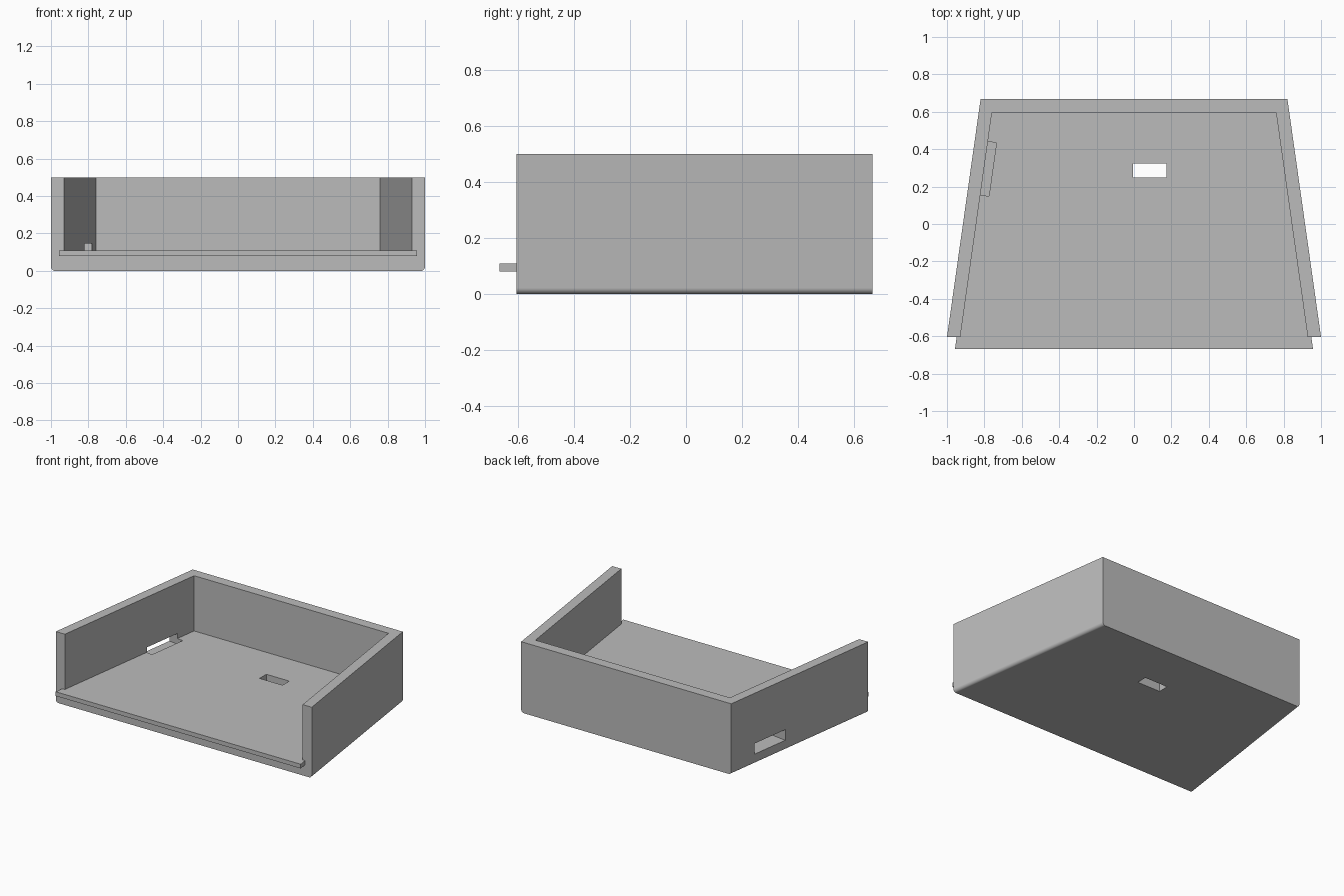
import bpy
import bmesh
import math
from mathutils import Matrix, Vector

cube = bpy.data.objects.get("Cube")
if cube:
    bpy.data.objects.remove(cube, do_unlink=True)

BACK, FRONT, LIP = 0.667, -0.605, -0.667
HEIGHT, FLOOR = 0.5, 0.11
SLOPE = 0.1412          # sideways taper of the walls

grey = bpy.data.materials.new("plain grey")
grey.use_nodes = True
grey.diffuse_color = (0.5, 0.5, 0.5, 1)
grey.node_tree.nodes["Principled BSDF"].inputs["Base Color"].default_value = (0.5, 0.5, 0.5, 1)


def add_object(name, bm):
    bmesh.ops.recalc_face_normals(bm, faces=bm.faces)
    mesh = bpy.data.meshes.new(name)
    bm.to_mesh(mesh)
    bm.free()
    mesh.materials.append(grey)
    obj = bpy.data.objects.new(name, mesh)
    bpy.context.collection.objects.link(obj)
    return obj


def taper_prism(y0, y1, half_front, z0, z1):
    """Symmetric block that narrows from y0 (front) to y1 (back)."""
    half_back = half_front - SLOPE * (y1 - y0)
    bm = bmesh.new()
    outline = [(-half_front, y0), (half_front, y0), (half_back, y1), (-half_back, y1)]
    base = bm.faces.new([bm.verts.new((x, y, z0)) for x, y in outline])
    top = bmesh.ops.extrude_face_region(bm, geom=[base])
    verts = [g for g in top["geom"] if isinstance(g, bmesh.types.BMVert)]
    bmesh.ops.translate(bm, verts=verts, vec=(0, 0, z1 - z0))
    return bm


def box(name, centre, size, angle=0):
    bm = bmesh.new()
    matrix = (Matrix.Translation(Vector(centre)) @ Matrix.Rotation(angle, 4, "Z")
              @ Matrix.Diagonal((*size, 1)))
    bmesh.ops.create_cube(bm, size=1, matrix=matrix)
    return add_object(name, bm)


# Tray body with rounded lower side edges
bm = taper_prism(FRONT, BACK, 1.0, 0, HEIGHT)
side_edges = [e for e in bm.edges
              if all(v.co.z < 0.01 for v in e.verts)
              and abs(e.verts[0].co.y - e.verts[1].co.y) > 0.5]
bmesh.ops.bevel(bm, geom=side_edges, offset=0.022, segments=8, profile=0.5, affect="EDGES")
body = add_object("tray_body", bm)

# Cutters: open-fronted cavity, floor slot, and slot through the side wall
overrun = 0.2
cavity = add_object("cavity_cutter", taper_prism(
    FRONT - overrun, 0.595, 0.929 + SLOPE * overrun, FLOOR, HEIGHT + overrun))
floor_slot = box("floor_slot_cutter", (0.085, 0.285, 0.05), (0.18, 0.075, 0.4))
angle = -math.atan(SLOPE)
offset = Matrix.Rotation(angle, 3, "Z") @ Vector((-0.0765, 0, 0))
side_slot = box("side_slot_cutter", Vector((-0.802, 0.298, 0.1075)) + offset,
                (0.247, 0.288, 0.075), angle)

bpy.context.view_layer.objects.active = body
for cutter in (cavity, floor_slot, side_slot):
    cut = body.modifiers.new(cutter.name, "BOOLEAN")
    cut.operation = "DIFFERENCE"
    cut.solver = "EXACT"
    cut.object = cutter
    bpy.ops.object.modifier_apply(modifier=cut.name)
    bpy.data.objects.remove(cutter, do_unlink=True)

# Thin lip along the open front
lip = add_object("front_lip", taper_prism(LIP, FRONT, 0.957, 0.08, FLOOR))

# Smooth only the rounded edges
bpy.ops.object.select_all(action="DESELECT")
body.select_set(True)
bpy.ops.object.shade_smooth_by_angle(angle=math.radians(30))
weighted = body.modifiers.new("flat_walls", "WEIGHTED_NORMAL")
weighted.keep_sharp = True
